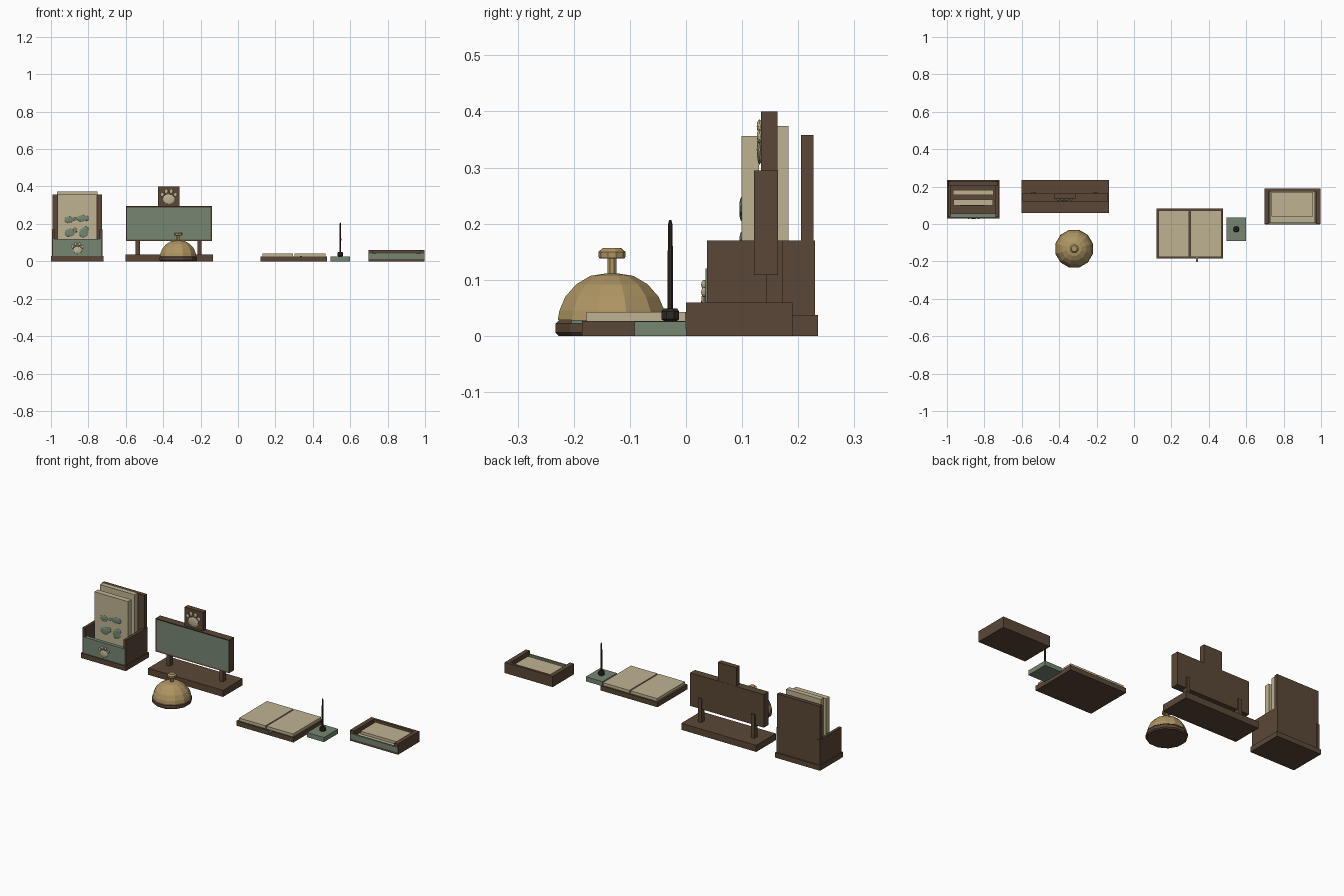
import bpy, bmesh, math
from mathutils import Matrix, Vector

cube = bpy.data.objects.get("Cube")
if cube:
    bpy.data.objects.remove(cube, do_unlink=True)


def material(name, rgb):
    m = bpy.data.materials.new(name)
    m.use_nodes = True
    m.diffuse_color = (*rgb, 1)
    bsdf = m.node_tree.nodes["Principled BSDF"]
    bsdf.inputs["Base Color"].default_value = (*rgb, 1)
    bsdf.inputs["Roughness"].default_value = 0.8
    return m


WOOD = material("brown wood", (0.105, 0.064, 0.039))
CREAM = material("cream paper", (0.52, 0.45, 0.29))
GREEN = material("sage green", (0.18, 0.24, 0.17))
BRASS = material("brass", (0.42, 0.30, 0.125))
DARK = material("dark metal", (0.03, 0.023, 0.018))


def finish(name, bm, *mats):
    bmesh.ops.recalc_face_normals(bm, faces=bm.faces)
    mesh = bpy.data.meshes.new(name)
    bm.to_mesh(mesh)
    bm.free()
    for m in mats:
        mesh.materials.append(m)
    obj = bpy.data.objects.new(name, mesh)
    bpy.context.collection.objects.link(obj)
    return obj


def box_mesh(x, y, z):
    bm = bmesh.new()
    size = [b - a for a, b in (x, y, z)]
    mid = [(a + b) / 2 for a, b in (x, y, z)]
    bmesh.ops.create_cube(bm, size=1, matrix=Matrix.Translation(mid) @ Matrix.Diagonal((*size, 1)))
    return bm


def box(name, mat, x, y, z):
    return finish(name, box_mesh(x, y, z), mat)


def lathe(name, mat, centre, profile, sides):
    """Turn a (radius, height) profile around a vertical axis."""
    bm = bmesh.new()
    rings = []
    for r, h in profile:
        ring = []
        for i in range(sides):
            a = math.tau * (i + 0.5) / sides
            ring.append(bm.verts.new((centre[0] + r * math.cos(a), centre[1] + r * math.sin(a), h)))
        rings.append(ring)
    for low, high in zip(rings, rings[1:]):
        for i in range(sides):
            j = (i + 1) % sides
            bm.faces.new((low[i], low[j], high[j], high[i]))
    bm.faces.new(rings[0][::-1])
    bm.faces.new(rings[-1])
    return finish(name, bm, mat)


def blobs(name, mat, y, depth, spots):
    """Flattened round spots facing the front: x, z, half width, half height."""
    bm = bmesh.new()
    for x, z, w, h in spots:
        place = Matrix.Translation((x, y, z)) @ Matrix.Diagonal((w, depth, h, 1))
        bmesh.ops.create_icosphere(bm, subdivisions=2, radius=1, matrix=place)
    return finish(name, bm, mat)


def paw(name, x, y, z, s):
    spots = [(x, z, s, s * 0.85)]
    for dx, dz in ((-1.1, 0.75), (-0.42, 1.3), (0.42, 1.3), (1.1, 0.75)):
        spots.append((x + dx * s, z + dz * s, s * 0.3, s * 0.38))
    blobs(name, CREAM, y, 0.005, spots)


# Brochure holder
box("holder_base", WOOD, (-1, -0.72), (0.03, 0.235), (0, 0.028))
for side, x in (("right", -0.995), ("left", -0.74)):
    box("holder_" + side + "_wall", WOOD, (x, x + 0.015), (0.037, 0.23), (0.028, 0.17))
box("holder_back", WOOD, (-0.993, -0.727), (0.205, 0.227), (0.028, 0.358))
box("holder_front", GREEN, (-0.988, -0.732), (0.035, 0.055), (0.028, 0.12))
paw("holder_paw", -0.858, 0.032, 0.06, 0.024)
box("front_brochure", CREAM, (-0.965, -0.755), (0.099, 0.13), (0.028, 0.356))
box("rear_brochure", CREAM, (-0.968, -0.752), (0.155, 0.183), (0.028, 0.374))

# Printed marks on the front brochure
blobs("brochure_upper_mark", GREEN, 0.099, 0.004,
      [(-0.905, 0.222, 0.024, 0.018), (-0.87, 0.226, 0.016, 0.008),
       (-0.835, 0.23, 0.026, 0.018), (-0.81, 0.23, 0.012, 0.014)])
blobs("brochure_lower_mark", GREEN, 0.099, 0.004,
      [(-0.9, 0.153, 0.028, 0.022), (-0.872, 0.165, 0.012, 0.015),
       (-0.825, 0.153, 0.026, 0.026), (-0.815, 0.17, 0.016, 0.016)])

# Desk sign
box("sign_base", WOOD, (-0.602, -0.135), (0.06, 0.235), (0, 0.037))
for side, x in (("right", -0.536), ("left", -0.205)):
    box("sign_" + side + "_post", WOOD, (x - 0.011, x + 0.011), (0.143, 0.172), (0.037, 0.17))
bm = box_mesh((-0.6, -0.14), (0.121, 0.164), (0.109, 0.295))
bm.normal_update()
front = [f for f in bm.faces if f.normal.y < -0.9]
bmesh.ops.inset_region(bm, faces=front, thickness=0.01, depth=0)
inner = front[0]
inner.material_index = 1
bmesh.ops.translate(bm, verts=inner.verts, vec=Vector((0, 0.003, 0)))
for f in bm.faces:
    f.material_index = 1 if f == inner else 0
finish("sign_board", bm, WOOD, GREEN)
box("sign_topper", WOOD, (-0.428, -0.312), (0.134, 0.163), (0.295, 0.4))
paw("topper_paw", -0.37, 0.131, 0.332, 0.032)

# Service bell
bell = (-0.32, -0.132)
lathe("bell_base", WOOD, bell, [(0.098, 0), (0.104, 0.006), (0.104, 0.022), (0.098, 0.028)], 12)
lathe("bell_dome", BRASS, bell, [(0.1, 0.028), (0.097, 0.045), (0.086, 0.07), (0.066, 0.092),
                                 (0.04, 0.107), (0.014, 0.111)], 12)
lathe("bell_stem", BRASS, bell, [(0.009, 0.11), (0.009, 0.14)], 8)
lathe("bell_button", BRASS, bell, [(0.022, 0.138), (0.024, 0.141), (0.024, 0.15), (0.016, 0.157)], 10)

# Open ledger
box("ledger_cover", WOOD, (0.12, 0.475), (-0.185, 0.082), (0, 0.027))
for side, x in (("right", (0.13, 0.295)), ("left", (0.302, 0.467))):
    box("ledger_" + side + "_pages", CREAM, x, (-0.177, 0.073), (0.027, 0.043))
box("ledger_ribbon", GREEN, (0.332, 0.342), (-0.204, -0.177), (0.022, 0.028))

# Pen stand
pen = (0.547, -0.028)
box("pen_base", GREEN, (0.495, 0.6), (-0.092, 0.035), (0, 0.026))
lathe("pen_socket", DARK, pen, [(0.012, 0.026), (0.017, 0.03), (0.017, 0.044), (0.013, 0.049)], 8)
lathe("pen", DARK, pen, [(0.005, 0.045), (0.0055, 0.12), (0.004, 0.2), (0.002, 0.207)], 8)

# Paper tray
box("tray_floor", WOOD, (0.698, 0.997), (0, 0.19), (0, 0.013))
for side, x in (("right", 0.698), ("left", 0.972)):
    box("tray_" + side + "_wall", WOOD, (x, x + 0.025), (0, 0.19), (0.013, 0.06))
box("tray_back", WOOD, (0.723, 0.972), (0.175, 0.19), (0.013, 0.06))
box("tray_front", GREEN, (0.7, 0.995), (-0.002, 0.008), (0.013, 0.042))
box("lower_papers", CREAM, (0.726, 0.969), (0.009, 0.174), (0.013, 0.033))
box("upper_papers", CREAM, (0.735, 0.957), (0.04, 0.172), (0.033, 0.048))
